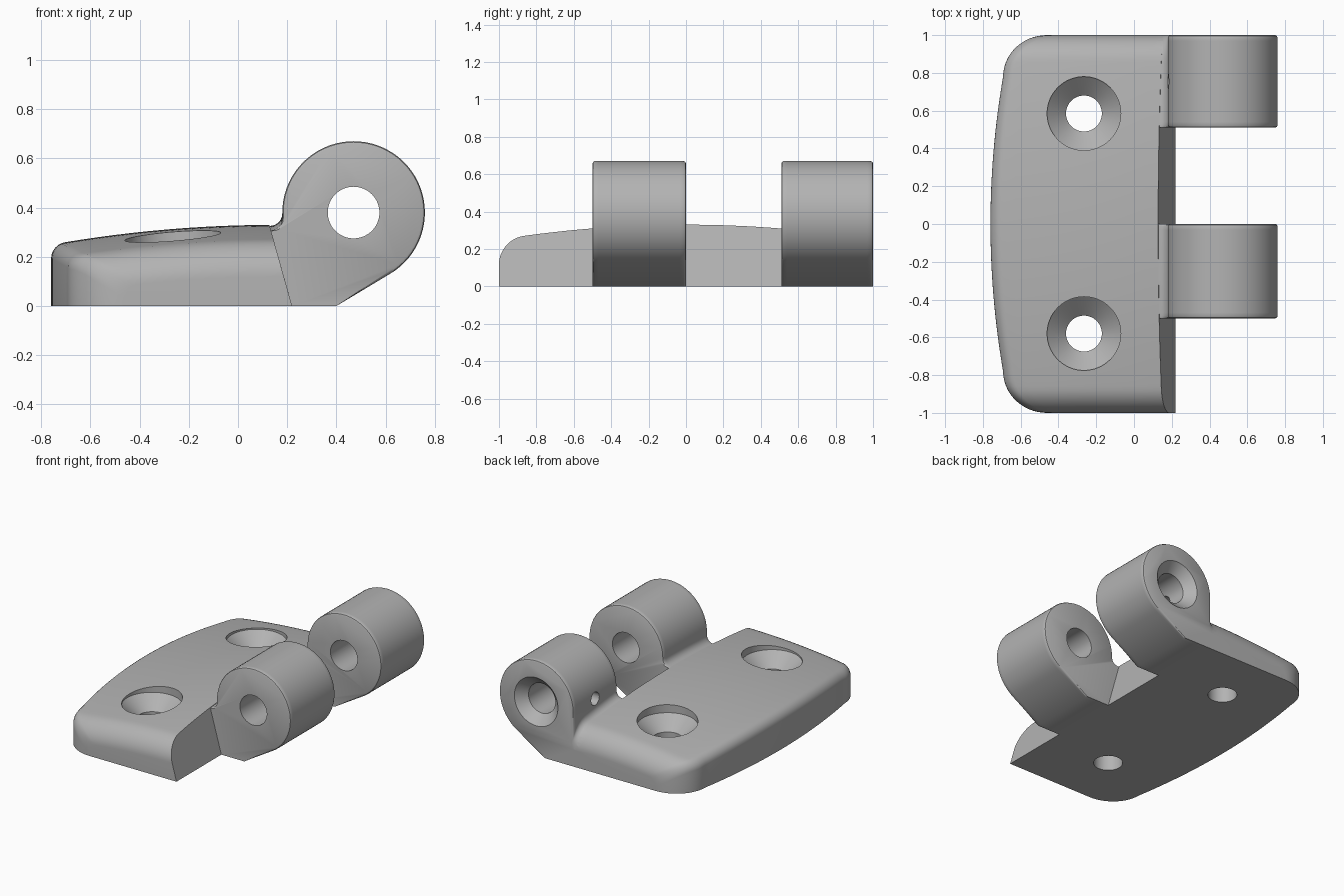
import bpy, bmesh, math

if "Cube" in bpy.data.objects:
    bpy.data.objects.remove(bpy.data.objects["Cube"], do_unlink=True)

grey = bpy.data.materials.new("plain grey")
grey.use_nodes = True
COLOUR = (0.45, 0.45, 0.45, 1)
grey.diffuse_color = COLOUR
grey.node_tree.nodes["Principled BSDF"].inputs["Base Color"].default_value = COLOUR

PIN_X, PIN_Z, PIN_R = 0.47, 0.38, 0.29     # knuckle barrel
BORE = 0.105


def loft(name, rings, closed=False):
    """Skin equal-length rings of points; cap both ends unless closed."""
    bm = bmesh.new()
    rows = [[bm.verts.new(p) for p in ring] for ring in rings]
    n = len(rows[0])
    for a, b in zip(rows, rows[1:]):
        for i in range(n):
            j = (i + 1) % n
            bm.faces.new((a[i], a[j], b[j], b[i]))
    bm.faces.new(rows[0])
    bm.faces.new(rows[-1])
    bmesh.ops.recalc_face_normals(bm, faces=bm.faces)
    mesh = bpy.data.meshes.new(name)
    bm.to_mesh(mesh)
    bm.free()
    mesh.materials.append(grey)
    ob = bpy.data.objects.new(name, mesh)
    bpy.context.collection.objects.link(ob)
    return ob


def lathe(name, profile, place):
    """Round cutter: profile of (radius, distance), place maps (u, v, d) to a point."""
    steps = [2 * math.pi * i / 64 for i in range(64)]
    return loft(name, [[place(r * math.cos(a), r * math.sin(a), d) for a in steps]
                       for r, d in profile])


def combine(target, other, operation):
    mod = target.modifiers.new(operation, "BOOLEAN")
    mod.operation = operation
    mod.solver = "EXACT"
    mod.object = other
    bpy.context.view_layer.objects.active = target
    bpy.ops.object.modifier_apply(modifier=mod.name)
    bpy.data.objects.remove(other, do_unlink=True)


def top(x, y):
    """Domed top of the leaf with rounded ends."""
    over = max(0, abs(y) - 0.87)
    drop = 0.13 - math.sqrt(max(0, 0.13 ** 2 - over ** 2))
    return 0.33 - 0.097 * (0.15 - x) ** 2 - 0.08 * y * y - drop


def left_edge(y):
    """Bowed outer edge with rounded corners."""
    y = abs(y)
    if y < 0.78:
        return -0.76 + 0.11 * y * y
    return -0.46 - 0.233 * math.sqrt(max(0, 1 - ((y - 0.78) / 0.22) ** 2))


def leaf_ring(y):
    xl = left_edge(y)
    xr = 0.22 - 0.28 * top(0.14, y)
    r = 0.055
    pts = [(0.22, y, 0), (xl, y, 0)]
    for i in range(7):
        a = math.pi / 2 * i / 6
        x = xl + r * (1 - math.cos(a))
        pts.append((x, y, top(x, y) - r * (1 - math.sin(a))))
    for i in range(1, 13):
        x = xl + r + (xr - xl - r) * i / 12
        pts.append((x, y, top(x, y)))
    return pts


def knuckle_ring(y, inset):
    r = PIN_R - inset
    xl = PIN_X - r
    foot = top(0.13, y) - 0.004
    pts = [(0.4, y, 0), (0.05, y, 0), (0.05, y, foot - 0.03)]
    # fillet rising out of the leaf
    for i in range(7):
        a = math.pi / 2 * i / 6
        pts.append((xl - 0.05 + 0.05 * math.sin(a), y, foot + 0.05 * (1 - math.cos(a))))
    # barrel, ending tangent to the sloped underside
    for i in range(49):
        a = math.radians(180 - 239.4 * i / 48)
        pts.append((PIN_X + r * math.cos(a), y, PIN_Z + r * math.sin(a)))
    return pts


def knuckle(name, y0, y1):
    edge = [(0, 0.012), (0.004, 0.004), (0.012, 0)]
    stations = [(y0 + d, s) for d, s in edge]
    stations += [(y0 + (y1 - y0) * i / 16, 0) for i in range(1, 16)]
    stations += [(y1 - d, s) for d, s in reversed(edge)]
    return loft(name, [knuckle_ring(y, s) for y, s in stations])


# Leaf
leaf = loft("hinge_leaf", [leaf_ring(math.sin(math.pi / 2 * i / 32)) for i in range(-32, 33)])

# Knuckles
combine(leaf, knuckle("front_knuckle", -0.5, 0), "UNION")
combine(leaf, knuckle("back_knuckle", 0.51, 1), "UNION")

# Countersunk screw holes
for y in (-0.58, 0.585):
    cutter = lathe("screw_hole", [(0.095, -0.1), (0.095, 0.16), (0.195, 0.25), (0.195, 0.5)],
                   lambda u, v, d: (-0.265 + u, y + v, d))
    combine(leaf, cutter, "DIFFERENCE")

# Pin bore, countersunk at the back end
bore = lathe("pin_bore", [(BORE, -0.7), (BORE, 0.935), (0.17, 1), (0.17, 1.1)],
             lambda u, v, d: (PIN_X + u, d, PIN_Z + v))
combine(leaf, bore, "DIFFERENCE")

# Small set screw hole into the back knuckle
set_hole = lathe("set_screw_hole", [(0.045, 0.05), (0.045, PIN_X)],
                 lambda u, v, d: (d, 0.755 + u, PIN_Z + 0.005 + v))
combine(leaf, set_hole, "DIFFERENCE")

bpy.ops.object.select_all(action="DESELECT")
leaf.select_set(True)
bpy.context.view_layer.objects.active = leaf
bpy.ops.object.shade_smooth_by_angle(angle=math.radians(32))
